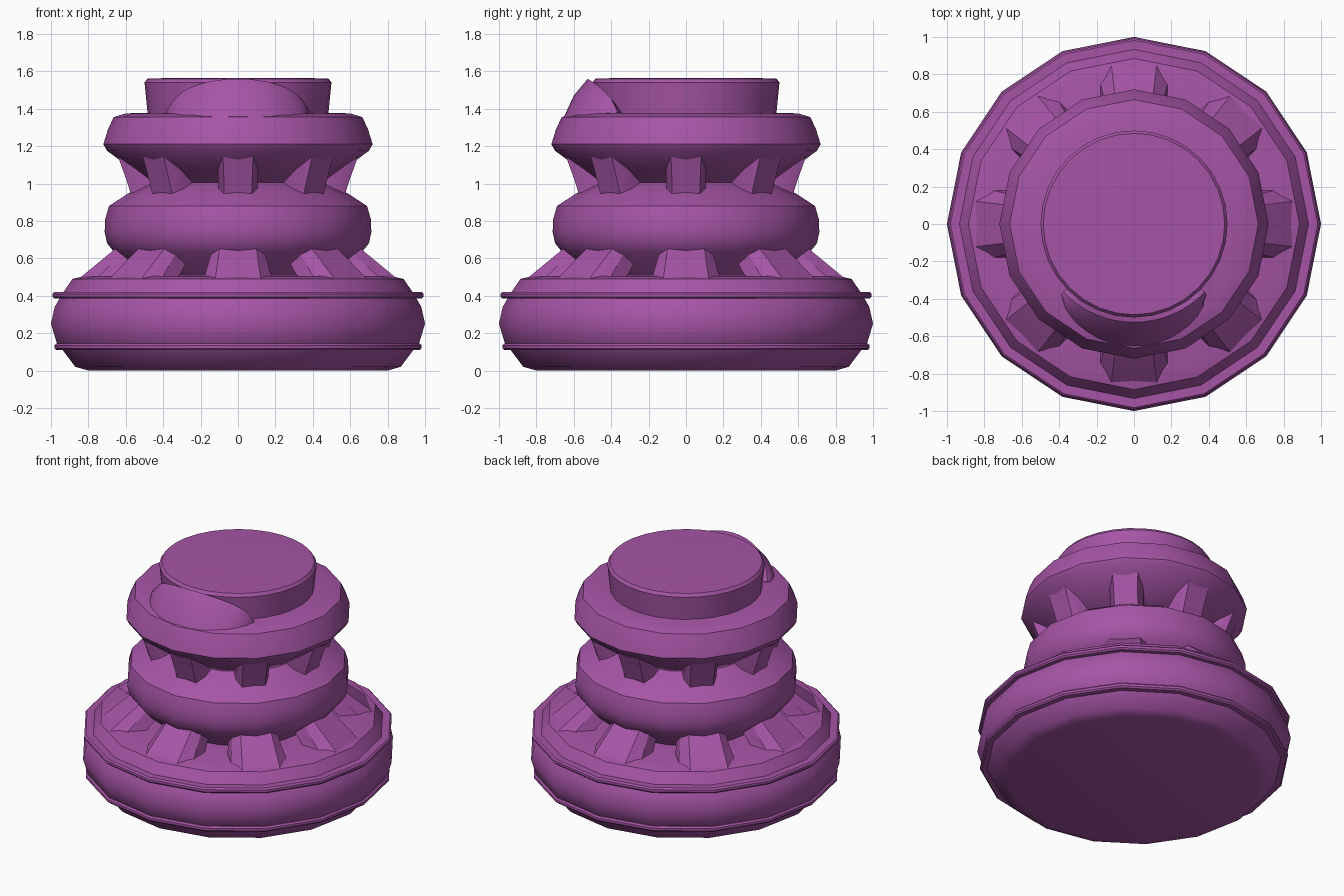
import bpy, bmesh
from math import sin, cos, pi, radians

if "Cube" in bpy.data.objects:
    bpy.data.objects.remove(bpy.data.objects["Cube"])

purple = bpy.data.materials.new("purple")
purple.diffuse_color = (0.38, 0.09, 0.38, 1)
purple.use_nodes = True
purple.node_tree.nodes["Principled BSDF"].inputs["Base Color"].default_value = purple.diffuse_color


def finish(name, bm, angle=40):
    """Turn a bmesh into a coloured, smooth-by-angle object."""
    bmesh.ops.recalc_face_normals(bm, faces=bm.faces)
    me = bpy.data.meshes.new(name)
    bm.to_mesh(me)
    bm.free()
    me.materials.append(purple)
    ob = bpy.data.objects.new(name, me)
    bpy.context.collection.objects.link(ob)
    bpy.ops.object.select_all(action='DESELECT')
    ob.select_set(True)
    bpy.context.view_layer.objects.active = ob
    bpy.ops.object.shade_smooth_by_angle(angle=radians(angle))
    return ob


def bridge(bm, a, b):
    for i in range(len(a)):
        j = (i + 1) % len(a)
        bm.faces.new((a[i], a[j], b[j], b[i]))


def lathe(name, profile, sides=16, closed=False):
    """Spin (radius, z) points round z; cap the ends, or close into a ring."""
    bm = bmesh.new()
    rings = [[bm.verts.new((r * cos(2 * pi * i / sides), r * sin(2 * pi * i / sides), z))
              for i in range(sides)] for r, z in profile]
    for a, b in zip(rings, rings[1:]):
        bridge(bm, a, b)
    if closed:
        bridge(bm, rings[-1], rings[0])
    else:
        bm.faces.new(rings[0])
        bm.faces.new(rings[-1])
    return finish(name, bm)


def struts(name, levels):
    """Eight chamfered struts; level = z, outer radius, flat half width, side half width, chamfer depth."""
    bm = bmesh.new()
    for k in range(8):
        a = k * pi / 4
        loops = []
        for z, r, flat, half, depth in levels:
            section = [(r, -flat), (r, flat), (r - depth, half),
                       (r - depth - 0.12, half), (r - depth - 0.12, -half), (r - depth, -half)]
            loops.append([bm.verts.new((x * cos(a) - y * sin(a), x * sin(a) + y * cos(a), z))
                          for x, y in section])
        for p, q in zip(loops, loops[1:]):
            bridge(bm, p, q)
        bm.faces.new(loops[0])
        bm.faces.new(loops[-1])
    return finish(name, bm, 30)


# Stacked rings
lathe("base_ring", [(0.80, 0.0), (0.87, 0.02), (0.93, 0.10), (0.97, 0.15), (1.0, 0.25),
                    (0.98, 0.34), (0.94, 0.41), (0.885, 0.49), (0.82, 0.505), (0.40, 0.51)])
lathe("middle_ring", [(0.50, 0.49), (0.66, 0.63), (0.70, 0.68), (0.713, 0.74), (0.71, 0.81),
                      (0.69, 0.88), (0.59, 0.945), (0.46, 1.01), (0.40, 1.02)])
lathe("upper_ring", [(0.45, 0.99), (0.70, 1.175), (0.72, 1.21), (0.695, 1.29),
                     (0.665, 1.355), (0.60, 1.375), (0.40, 1.38)])

# Thin trim bands round the base
for name, r, z in (("lower_trim", 0.982, 0.127), ("upper_trim", 0.992, 0.402)):
    lathe(name, [(r - 0.10, z - 0.018), (r - 0.01, z - 0.018), (r, z - 0.008),
                 (r, z + 0.008), (r - 0.01, z + 0.018), (r - 0.10, z + 0.018)], closed=True)

# Top button
lathe("top_button", [(0.482, 1.36), (0.50, 1.54), (0.485, 1.56), (0.35, 1.565)], sides=32)

# Struts joining the rings
struts("lower_struts", [(0.46, 0.88, 0.12, 0.19, 0.09), (0.50, 0.84, 0.12, 0.18, 0.09),
                        (0.64, 0.67, 0.10, 0.14, 0.07), (0.70, 0.60, 0.10, 0.13, 0.07)])
struts("upper_struts", [(0.90, 0.56, 0.075, 0.10, 0.07), (1.00, 0.59, 0.075, 0.105, 0.07),
                        (1.14, 0.64, 0.08, 0.11, 0.07), (1.17, 0.65, 0.08, 0.11, 0.07)])

# Front grip: arched crescent leaning on the button
bm = bmesh.new()
steps, loops = 16, []
for i in range(steps + 1):
    t = 2 * i / steps - 1
    a = radians(46) * t
    arch = max(0.0, 1 - t * t) ** 0.6
    crest = 1.38 + 0.18 * arch
    section = [(0.45, 1.34), (0.50, crest - 0.06 * arch), (0.525, crest),
               (0.54 + 0.06 * arch, crest - 0.09 * arch), (0.53 + 0.13 * arch, 1.34)]
    loops.append([bm.verts.new((r * sin(a), -r * cos(a), z)) for r, z in section])
for p, q in zip(loops, loops[1:]):
    bridge(bm, p, q)
bm.faces.new(loops[0])
bm.faces.new(loops[-1])
finish("front_grip", bm)
